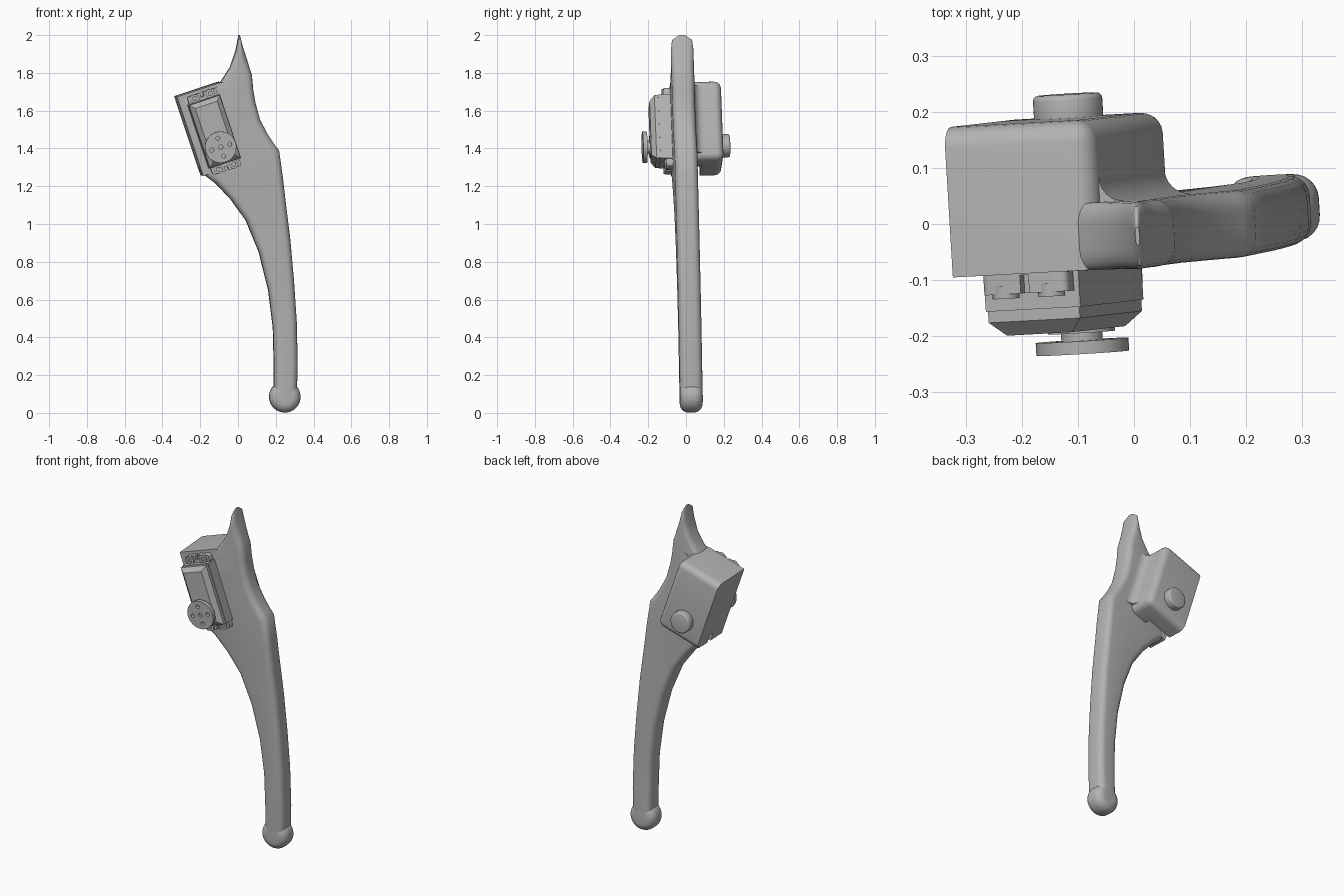
import bpy, bmesh, math
from mathutils import Matrix, Vector

old = bpy.data.objects.get("Cube")
if old:
    bpy.data.objects.remove(old, do_unlink=True)

# One matte grey covers the whole assembly
grey = bpy.data.materials.new("mid grey")
grey.use_nodes = True
grey.diffuse_color = (0.45, 0.45, 0.45, 1)
grey.node_tree.nodes["Principled BSDF"].inputs["Base Color"].default_value = grey.diffuse_color

# The leg leans and turns slightly; the servo is tilted inside the leg plane
LEG = Matrix.Translation((0, 0.0134, 0)) @ Matrix.Rotation(0.06, 4, "Z") @ Matrix.Rotation(0.0177, 4, "X")
SERVO = LEG @ Matrix.Translation((-0.133, 0, 1.492)) @ Matrix.Rotation(math.radians(-18.5), 4, "Y")
HALF = 0.06          # half thickness of the leg
AXLE = -0.086        # height of the output shaft in the servo frame


def finish(name, bm, frame):
    bmesh.ops.recalc_face_normals(bm, faces=bm.faces)
    mesh = bpy.data.meshes.new(name)
    bm.to_mesh(mesh)
    bm.free()
    mesh.materials.append(grey)
    obj = bpy.data.objects.new(name, mesh)
    bpy.context.collection.objects.link(obj)
    obj.matrix_world = frame
    return obj


def box(name, low, high, frame=SERVO, round_edge=None, width=0.0, segments=1):
    """Box between two corners; round_edge picks the edges to bevel."""
    low, high = Vector(low), Vector(high)
    bm = bmesh.new()
    bmesh.ops.create_cube(bm, size=1)
    for v in bm.verts:
        v.co = (low + high) / 2 + v.co * (high - low)
    if round_edge:
        edges = [e for e in bm.edges if round_edge(*[v.co for v in e.verts])]
        bmesh.ops.bevel(bm, geom=edges, offset=width, segments=segments, profile=0.5, affect="EDGES")
    return finish(name, bm, frame)


def disc(name, x, z, radius, front, back, frame=SERVO, width=0.0, sides=48, segments=3):
    """Round part along y with optional rounded rims."""
    bm = bmesh.new()
    bmesh.ops.create_cone(bm, cap_ends=True, segments=sides, radius1=radius, radius2=radius, depth=back - front)
    if width:
        rims = [e for e in bm.edges if abs(e.verts[0].co.z - e.verts[1].co.z) < width / 2]
        bmesh.ops.bevel(bm, geom=rims, offset=width, segments=segments, profile=0.5, affect="EDGES")
    bm.transform(Matrix.Translation((x, (front + back) / 2, z)) @ Matrix.Rotation(math.pi / 2, 4, "X"))
    return finish(name, bm, frame)


def cut(target, cutters):
    bpy.context.view_layer.update()
    bpy.context.view_layer.objects.active = target
    for cutter in cutters:
        mod = target.modifiers.new("cut", "BOOLEAN")
        mod.operation = "DIFFERENCE"
        mod.solver = "EXACT"
        mod.object = cutter
        bpy.ops.object.modifier_apply(modifier=mod.name)
        bpy.data.objects.remove(cutter, do_unlink=True)


def section(left, right):
    """Rounded-rectangle ring spanning the two edge points."""
    a, b = Vector((left[0], 0, left[1])), Vector((right[0], 0, right[1]))
    across = (b - a).normalized()
    half = (b - a).length / 2
    height = (a.z + b.z) / 2
    over = max(0, height - 1.95) / 0.052
    depth = HALF * math.sqrt(max(0, 1 - over * over))
    r = 0.036
    rx, ry = min(r, half * 0.9), min(r, depth * 0.9)
    ring = []
    for quarter, (sx, sy) in enumerate([(1, 1), (-1, 1), (-1, -1), (1, -1)]):
        for step in range(6):
            t = (quarter + step / 5) * math.pi / 2
            u = sx * (half - rx) + rx * math.cos(t)
            y = sy * (depth - ry) + ry * math.sin(t)
            ring.append((a + b) / 2 + across * u + Vector((0, y, 0)))
    return ring


# Leg shaft: lofted between its left and right edges, from foot to tip
edges = [
    ((.19, .08), (.31, .08)), ((.19, .25), (.315, .25)), ((.185, .45), (.31, .48)),
    ((.16, .65), (.295, .7)), ((.11, .85), (.275, .92)), ((.04, 1.02), (.25, 1.12)),
    ((-.04, 1.13), (.235, 1.25)), ((-.12, 1.215), (.215, 1.39)), ((-.18, 1.26), (.195, 1.415)),
    ((-.22, 1.38), (.155, 1.475)), ((-.275, 1.53), (.115, 1.55)), ((-.325, 1.665), (.09, 1.64)),
    ((-.23, 1.7), (.078, 1.71)), ((-.13, 1.72), (.07, 1.79)), ((-.09, 1.76), (.06, 1.82)),
    ((-.045, 1.83), (.045, 1.87)), ((-.015, 1.915), (.025, 1.93)),
    ((-.004, 1.975), (.014, 1.975)), ((0, 2), (.008, 2)),
]
bm = bmesh.new()
rings = [[bm.verts.new(p) for p in section(*pair)] for pair in edges]
for lower, upper in zip(rings, rings[1:]):
    for i in range(len(lower)):
        j = (i + 1) % len(lower)
        bm.faces.new((lower[i], lower[j], upper[j], upper[i]))
bm.faces.new(rings[0])
bm.faces.new(rings[-1])
finish("leg_shaft", bm, LEG)

# Rounded foot
disc("foot", 0.248, 0.085, 0.083, -HALF, HALF, LEG, width=0.045, segments=6)

# Motor housing behind the leg, square on its outer side
LEFT, RIGHT, BOTTOM, TOP, BACK = -0.128, 0.145, -0.207, 0.235, 0.208


def housing_edge(a, b):
    outer = a.x < LEFT + 0.001 and b.x < LEFT + 0.001
    front = a.y < 0 and b.y < 0
    return not outer and not front


housing = box("motor_housing", (LEFT, -HALF + 0.0005, BOTTOM), (RIGHT, BACK, TOP),
              round_edge=housing_edge, width=0.038, segments=5)
# Cable slot under the housing
cut(housing, [box("slot_cutter", (LEFT - 0.1, 0.058, BOTTOM - 0.1), (0.03, 0.092, BOTTOM + 0.05))])

# Concave fillet where the housing meets the leg
bm = bmesh.new()
r = 0.045
profile = [(RIGHT - 0.01, HALF - 0.01), (RIGHT + r, HALF - 0.01)]
for i in range(7):
    t = math.pi / 2 * (i / 6) + math.pi
    t = 1.5 * math.pi - (t - math.pi)
    profile.append((RIGHT + r + r * math.cos(t), HALF + r + r * math.sin(t)))
profile.append((RIGHT - 0.01, HALF + r))
base = bm.faces.new([bm.verts.new((u, y, BOTTOM + 0.035)) for u, y in profile])
top = bmesh.ops.extrude_face_region(bm, geom=[base])["geom"]
bmesh.ops.translate(bm, vec=(0, 0, TOP - BOTTOM - 0.07), verts=[g for g in top if isinstance(g, bmesh.types.BMVert)])
finish("housing_fillet", bm, SERVO)

# Rear pivot stub
disc("rear_pivot", 0, AXLE, 0.062, BACK - 0.02, 0.25, width=0.01)

# Servo body with a chamfered front
FRONT = -0.17
box("servo_body", (-0.086, FRONT, -0.175), (0.086, -0.05, 0.175),
    round_edge=lambda a, b: a.y < FRONT + 0.001 and b.y < FRONT + 0.001, width=0.025)
box("servo_rim", (-0.089, -0.125, -0.178), (0.089, -0.05, 0.178))

# Mounting ears, each with a notch and two screws
for name, side in (("lower", -1), ("upper", 1)):
    z_in, z_out = sorted((side * 0.17, side * 0.218))
    ear = box(name + "_ear", (-0.08, -0.095, z_in), (0.08, -0.05, z_out),
              round_edge=lambda a, b: a.x == b.x and a.z == b.z, width=0.012, segments=3)
    notch_in, notch_out = sorted((side * 0.195, side * 0.25))
    cut(ear, [box("notch_cutter", (-0.008, -0.2, notch_in), (0.008, -0.0625, notch_out))])
    for hand, x in (("right", -0.043), ("left", 0.043)):
        screw = disc(name + "_" + hand + "_screw", x, side * 0.197, 0.024, -0.103, -0.08, sides=24)
        cut(screw, [disc("hole_cutter", x, side * 0.197, 0.011, -0.2, -0.09, sides=12)])

# Output shaft and drilled round horn
disc("output_boss", 0, AXLE, 0.06, FRONT - 0.006, FRONT + 0.02)
disc("output_shaft", 0, AXLE, 0.037, -0.195, FRONT)
horn = disc("servo_horn", 0, AXLE, 0.083, -0.213, -0.19)
holes = []
for i in range(4):
    t = i * math.pi / 2
    holes.append(disc("horn_cutter", 0.05 * math.cos(t), AXLE + 0.05 * math.sin(t), 0.011, -0.3, -0.1, sides=16))
holes.append(disc("horn_cutter", 0, AXLE, 0.012, -0.3, -0.2, sides=16))
cut(horn, holes)

# Smooth shading with crisp edges
bpy.ops.object.select_all(action="DESELECT")
for obj in bpy.context.scene.objects:
    if obj.type == "MESH" and grey.name in obj.data.materials:
        obj.select_set(True)
        bpy.context.view_layer.objects.active = obj
bpy.ops.object.shade_smooth_by_angle(angle=math.radians(32))
